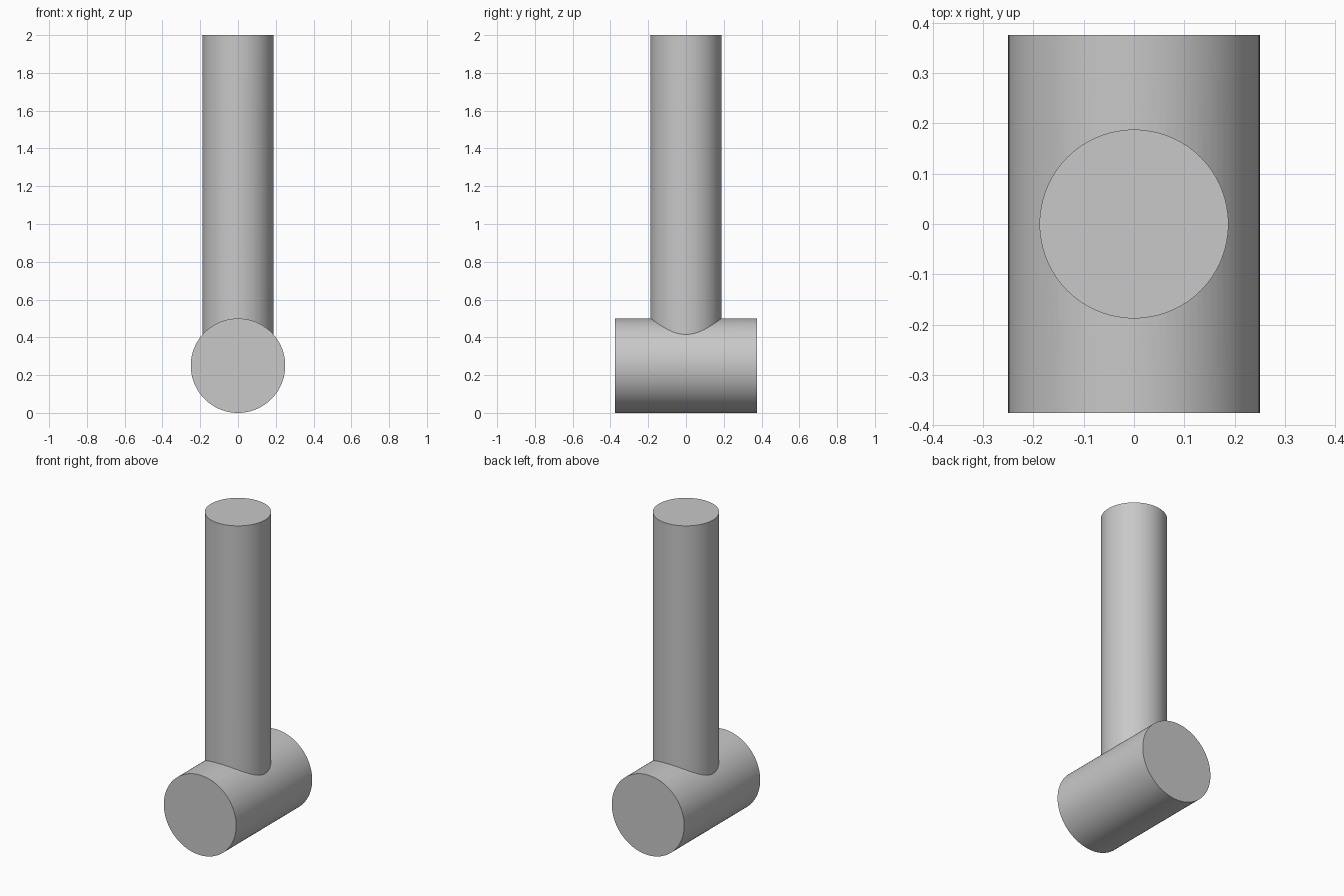
import bpy
import math

cube = bpy.data.objects.get("Cube")
if cube:
    bpy.data.objects.remove(cube, do_unlink=True)

# Plain grey material for the whole piece
grey = bpy.data.materials.new("plain_grey")
grey.use_nodes = True
colour = (0.58, 0.58, 0.58, 1)
grey.diffuse_color = colour
grey.node_tree.nodes["Principled BSDF"].inputs["Base Color"].default_value = colour


def cylinder(name, radius, length, location, rotation=(0, 0, 0)):
    bpy.ops.mesh.primitive_cylinder_add(
        vertices=96, radius=radius, depth=length, location=location, rotation=rotation)
    obj = bpy.context.object
    obj.name = obj.data.name = name
    obj.data.materials.append(grey)
    return obj


HEAD_RADIUS = 0.25
HANDLE_RADIUS = 0.1875
TOP = 2.0

# Upright handle, running down to the middle of the head
handle = cylinder("handle", HANDLE_RADIUS, TOP - HEAD_RADIUS,
                  (0, 0, (TOP + HEAD_RADIUS) / 2))

# Cross head lying front to back on the ground
head = cylinder("head_with_handle", HEAD_RADIUS, 0.75,
                (0, 0, HEAD_RADIUS), (math.pi / 2, 0, 0))

# Fuse the two into one clean solid
union = head.modifiers.new("fuse_handle", 'BOOLEAN')
union.operation = 'UNION'
union.solver = 'EXACT'
union.object = handle
bpy.ops.object.modifier_apply(modifier=union.name)
bpy.data.objects.remove(handle, do_unlink=True)

# Smooth sides with crisp rims and seam
bpy.ops.object.shade_smooth_by_angle(angle=math.radians(30))
